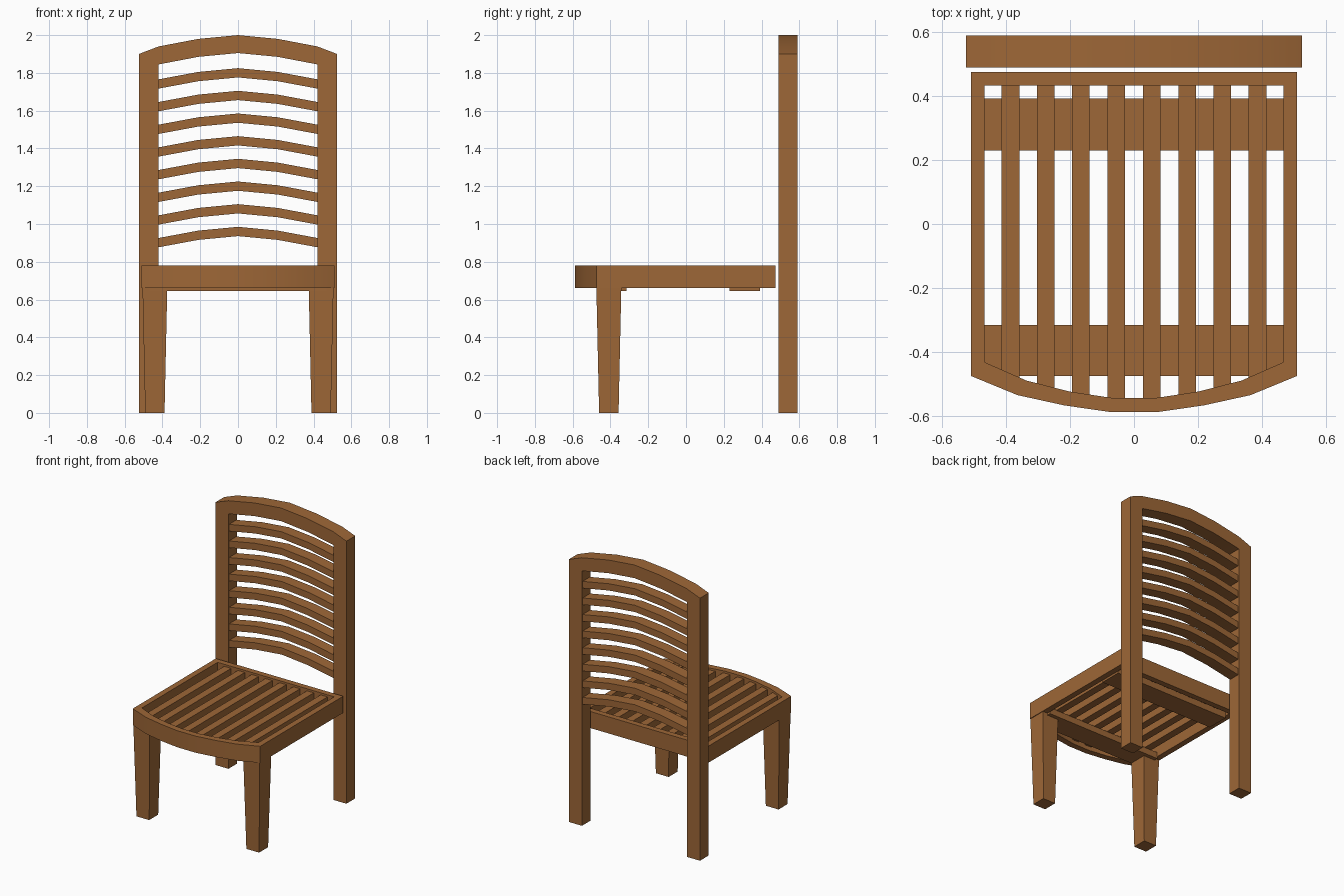
import bpy, bmesh, math

if "Cube" in bpy.data.objects:
    bpy.data.objects.remove(bpy.data.objects["Cube"])

wood = bpy.data.materials.new("brown wood")
wood.diffuse_color = (0.34, 0.135, 0.038, 1)
wood.use_nodes = True
wood.node_tree.nodes["Principled BSDF"].inputs["Base Color"].default_value = wood.diffuse_color


def finish(bm, name):
    bmesh.ops.recalc_face_normals(bm, faces=bm.faces)
    me = bpy.data.meshes.new(name)
    bm.to_mesh(me)
    bm.free()
    ob = bpy.data.objects.new(name, me)
    bpy.context.collection.objects.link(ob)
    me.materials.append(wood)
    bpy.ops.object.select_all(action='DESELECT')
    ob.select_set(True)
    bpy.context.view_layer.objects.active = ob
    bpy.ops.object.shade_smooth_by_angle(angle=math.radians(18))
    return ob


def band(name, outer, inner, place, a, b, closed=False):
    """Strip of quads between two matching outlines, extruded from a to b."""
    bm = bmesh.new()
    rows = [[bm.verts.new(place(p, d)) for p in line]
            for line, d in ((outer, a), (inner, a), (inner, b), (outer, b))]
    n = len(outer)
    for i in range(n if closed else n - 1):
        j = (i + 1) % n
        for k in range(4):
            r, s = rows[k], rows[(k + 1) % 4]
            bm.faces.new((r[i], r[j], s[j], s[i]))
    if not closed:
        bm.faces.new([r[0] for r in rows])
        bm.faces.new([r[-1] for r in rows])
    return finish(bm, name)


def box(name, x0, x1, y0, y1, z0, z1, grow=0.0):
    """Box whose top is wider than its base by grow on each side."""
    bm = bmesh.new()
    bmesh.ops.create_cube(bm, size=1)
    for v in bm.verts:
        g = grow if v.co.z > 0 else 0
        v.co = (x1 + g if v.co.x > 0 else x0 - g,
                y1 + g if v.co.y > 0 else y0 - g,
                z1 if v.co.z > 0 else z0)
    return finish(bm, name)


def mirrored(half):
    """Complete a left-half outline that ends on the left of (or on) x = 0."""
    return half + [(-x, y) for x, y in reversed(half) if x != 0]


def upright(p, d):
    return (p[0], d, p[1])


def flat(p, d):
    return (p[0], p[1], d)


# Back frame: two posts joined by an arched top rail
outer = mirrored([(-0.525, 0), (-0.525, 1.90), (-0.42, 1.94), (-0.21, 1.98), (0, 2.0)])
inner = mirrored([(-0.42, 0), (-0.42, 1.845), (-0.42, 1.845), (-0.21, 1.885), (0, 1.905)])
frame = band("back_frame", outer, inner, upright, 0.49, 0.59)
bm = bmesh.new()
bm.from_mesh(frame.data)
bmesh.ops.remove_doubles(bm, verts=bm.verts, dist=1e-5)
bm.to_mesh(frame.data)
bm.free()

# Arched back slats
for i in range(8):
    z = 0.985 + 0.12 * i
    top = mirrored([(-0.425, z - 0.06), (-0.21, z - 0.02), (0, z)])
    low = [(x, h - 0.049) for x, h in top]
    band(f"back_slat_{i + 1}", top, low, upright, 0.498, 0.582)

# Seat rim with bowed front
rim_out = mirrored([(-0.51, 0.475), (-0.51, -0.475), (-0.364, -0.535),
                    (-0.218, -0.567), (-0.073, -0.588)])
rim_in = mirrored([(-0.467, 0.433), (-0.467, -0.432), (-0.335, -0.49),
                   (-0.2, -0.524), (-0.067, -0.544)])
band("seat_rim", rim_out, rim_in, flat, 0.66, 0.78, closed=True)

# Seat slats, each reaching into the bowed rim
for i, front in enumerate((-0.55, -0.535, -0.515, -0.48)):
    for side, tag in ((-1, "left"), (1, "right")):
        x = side * (0.056 + 0.11 * i)
        box(f"seat_slat_{tag}_{i + 1}", x - 0.0275, x + 0.0275, front, 0.436, 0.69, 0.765)

# Cross boards under the slats
box("rear_cross_board", -0.468, 0.468, 0.23, 0.392, 0.645, 0.692)
box("front_cross_board", -0.468, 0.468, -0.475, -0.315, 0.645, 0.692)

# Tapered front legs
for side, tag in ((-1, "left"), (1, "right")):
    x = side * 0.44
    box(f"front_leg_{tag}", x - 0.051, x + 0.051, -0.46, -0.357, 0, 0.661, grow=0.0145)
